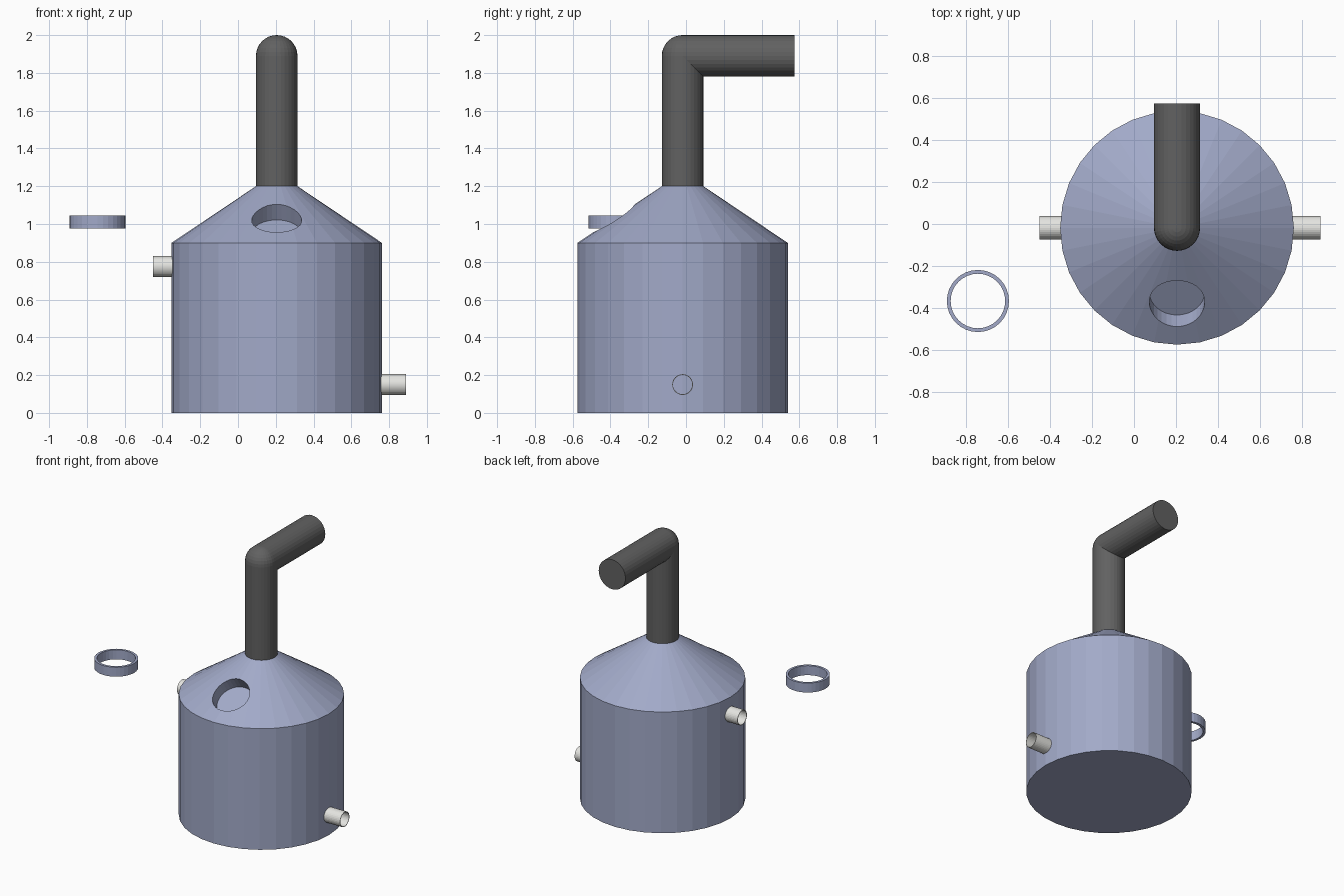
import bpy, bmesh, math
from mathutils import Vector

cube = bpy.data.objects.get("Cube")
if cube:
    bpy.data.objects.remove(cube, do_unlink=True)

CX, CY = 0.205, -0.018          # axis of the tank
SIDES = 32


def material(name, rgb, rough=0.5):
    m = bpy.data.materials.new(name)
    m.use_nodes = True
    m.diffuse_color = (*rgb, 1)
    bsdf = m.node_tree.nodes["Principled BSDF"]
    bsdf.inputs["Base Color"].default_value = (*rgb, 1)
    bsdf.inputs["Roughness"].default_value = rough
    return m


steel_blue = material("steel blue", (0.36, 0.40, 0.58))
dark_grey = material("dark grey", (0.12, 0.12, 0.12))
off_white = material("off white", (0.78, 0.78, 0.75))


def lathe(name, profile, mat, location, axis=(0, 0, 1), closed=False):
    """Revolve (radius, height) points around an axis; ends on the axis close up."""
    bm = bmesh.new()
    rings = []
    for r, h in profile:
        if r == 0:
            rings.append([bm.verts.new((0, 0, h))] * SIDES)
        else:
            angles = [math.tau * i / SIDES for i in range(SIDES)]
            rings.append([bm.verts.new((r * math.cos(a), r * math.sin(a), h)) for a in angles])
    pairs = list(zip(rings, rings[1:]))
    if closed:
        pairs.append((rings[-1], rings[0]))
    for low, high in pairs:
        for i in range(SIDES):
            j = (i + 1) % SIDES
            corners = list(dict.fromkeys((low[i], low[j], high[j], high[i])))
            if len(corners) > 2:
                bm.faces.new(corners)
    bmesh.ops.recalc_face_normals(bm, faces=bm.faces)
    mesh = bpy.data.meshes.new(name)
    bm.to_mesh(mesh)
    bm.free()
    obj = bpy.data.objects.new(name, mesh)
    mesh.materials.append(mat)
    bpy.context.collection.objects.link(obj)
    obj.location = location
    obj.rotation_euler = Vector(axis).to_track_quat('Z', 'Y').to_euler()
    return obj


def rod(name, radius, length, mat, location, axis=(0, 0, 1)):
    return lathe(name, [(0, 0), (radius, 0), (radius, length), (0, length)],
                 mat, location, axis)


def tube(name, outer, inner, length, mat, location, axis=(0, 0, 1)):
    return lathe(name, [(outer, 0), (outer, length), (inner, length), (inner, 0)],
                 mat, location, axis, closed=True)


# Hollow tank with a conical roof
tank = lathe("tank", [(0, 0), (0.557, 0), (0.557, 0.9), (0.11, 1.2), (0, 1.2),
                      (0, 1.165), (0.11, 1.165), (0.527, 0.885), (0.527, 0.03), (0, 0.03)],
             steel_blue, (CX, CY, 0))

# Round hatch opening cut square to the roof slope
slope = Vector((0, -0.3, 0.447)).normalized()
hatch_centre = Vector((CX, -0.38, 1.031))
cutter = rod("hatch_cutter", 0.132, 0.2, steel_blue, hatch_centre - slope * 0.1, slope)
cutter.hide_render = True
cut = tank.modifiers.new("hatch_opening", 'BOOLEAN')
cut.operation = 'DIFFERENCE'
cut.solver = 'EXACT'
cut.object = cutter
bpy.context.view_layer.objects.active = tank
bpy.ops.object.modifier_apply(modifier=cut.name)
bpy.data.objects.remove(cutter, do_unlink=True)

# Loose hatch collar beside the tank
tube("hatch_collar", 0.148, 0.13, 0.07, steel_blue, (-0.744, -0.367, 0.975))

# Chimney: riser, rounded elbow and outlet towards the back
R, TOP = 0.11, 1.89
rod("chimney_riser", R, TOP - 1.19, dark_grey, (CX, CY, 1.19))
rod("chimney_outlet", R, 0.575 - CY, dark_grey, (CX, CY, TOP), (0, 1, 0))
arc = [math.pi * i / 16 for i in range(17)]
elbow = [(R * math.sin(a) if 0 < i < 16 else 0, -R * math.cos(a)) for i, a in enumerate(arc)]
lathe("chimney_elbow", elbow, dark_grey, (CX, CY, TOP))

# Thin-walled inlet and outlet spouts
for name, side, height, tip in (("inlet_spout", -1, 0.775, -0.45),
                                ("outlet_spout", 1, 0.15, 0.89)):
    start = CX + side * 0.54
    tube(name, 0.055, 0.051, abs(tip - start), off_white,
         (start, CY, height), (side, 0, 0))
